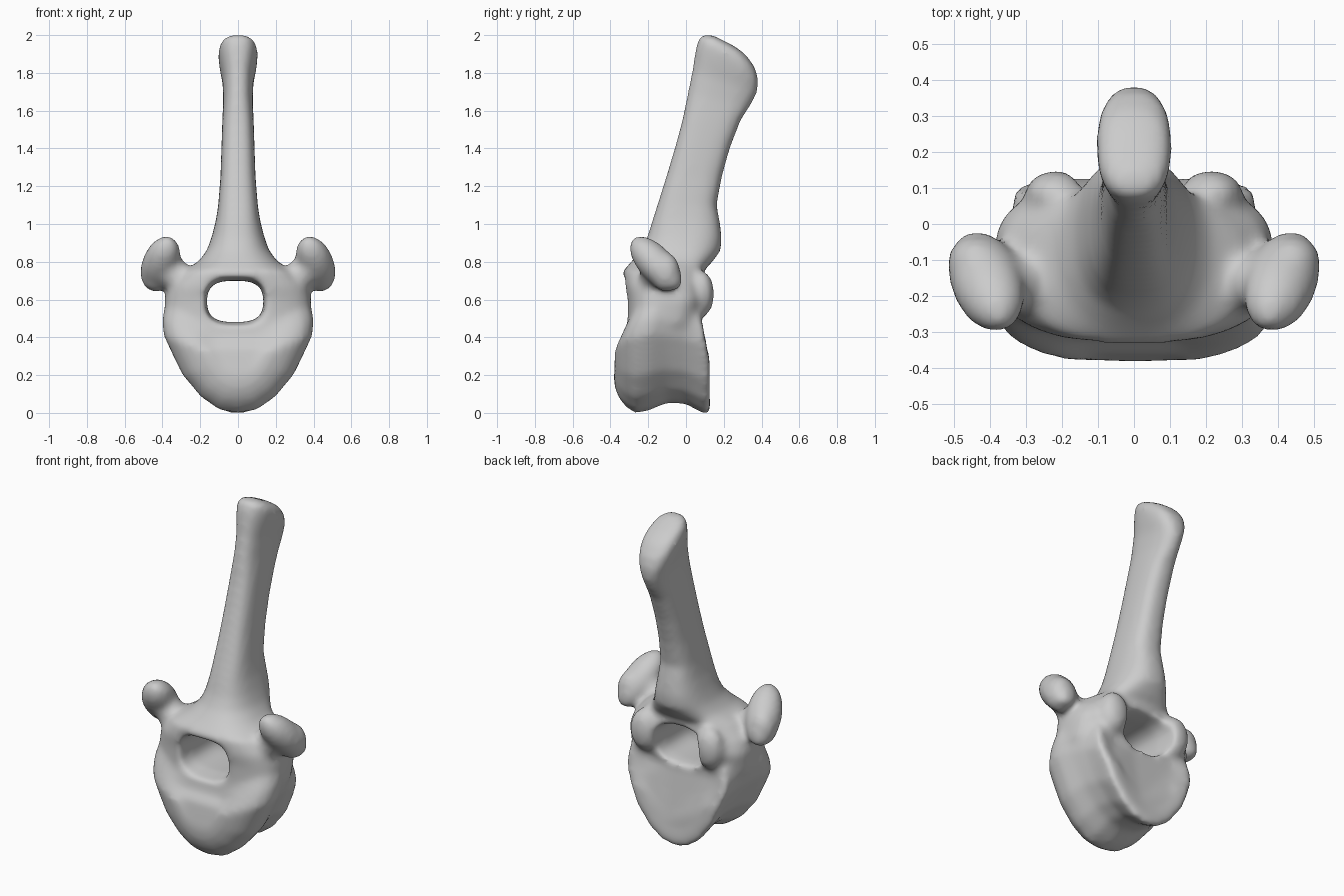
import bpy, bmesh
from math import cos, sin, pi
from mathutils import Matrix, Vector

cube = bpy.data.objects.get("Cube")
if cube:
    bpy.data.objects.remove(cube, do_unlink=True)

bone = bpy.data.materials.new("bone_grey")
bone.use_nodes = True
bone.diffuse_color = (0.6, 0.6, 0.6, 1)
bone.node_tree.nodes["Principled BSDF"].inputs["Base Color"].default_value = (0.6, 0.6, 0.6, 1)


def power(v, e):
    return abs(v) ** e * (1 if v >= 0 else -1)


def oval(hx, hy, e, n=32):
    """Rounded-rectangle outline; e = 1 is an ellipse, smaller is squarer."""
    return [(hx * power(cos(2 * pi * i / n), e), hy * power(sin(2 * pi * i / n), e)) for i in range(n)]


def loft(bm, rings):
    """Closed skin through rings of equal length."""
    loops = [[bm.verts.new(p) for p in ring] for ring in rings]
    n = len(loops[0])
    faces = [bm.faces.new((a[i], a[(i + 1) % n], b[(i + 1) % n], b[i]))
             for a, b in zip(loops, loops[1:]) for i in range(n)]
    faces += [bm.faces.new(loops[0][::-1]), bm.faces.new(loops[-1])]
    bmesh.ops.recalc_face_normals(bm, faces=faces)


def ellipsoid(bm, centre, radii, axis=(0, 0, 1)):
    turn = Vector(axis).to_track_quat('Z', 'Y').to_matrix().to_4x4()
    m = Matrix.Translation(centre) @ turn @ Matrix.Diagonal((*radii, 1))
    bmesh.ops.create_uvsphere(bm, u_segments=24, v_segments=14, radius=1, matrix=m)


def make_object(name, bm):
    mesh = bpy.data.meshes.new(name)
    bm.to_mesh(mesh)
    bm.free()
    ob = bpy.data.objects.new(name, mesh)
    bpy.context.collection.objects.link(ob)
    mesh.materials.append(bone)
    return ob


def lean(y, z):
    """Tilt the upper front and upper rear of the body inward."""
    return y - .16 * max(0, z - .3) if y > 0 else y + .3 * max(0, z - .42)


bm = bmesh.new()

# Body: heart-shaped outline swept front to back, waisted in the middle
half = [(0, -.005), (.1, .012), (.2, .08), (.3, .2), (.35, .305), (.398, .41),
        (.405, .5), (.385, .58), (.28, .62), (.12, .62)]
heart = half + [(0, .62)] + [(-x, z) for x, z in half[:0:-1]]
body = [(-.382, .35, 0), (-.373, .55, 0), (-.35, .73, 0), (-.32, .86, 0), (-.27, .96, -.01),
        (-.2, 1, .015), (-.1, .92, .035), (0, .85, .01), (.07, .83, -.035), (.115, .83, -.055),
        (.13, .77, -.035), (.118, .55, 0)]
loft(bm, [[(x * s, lean(y, z), .27 + (z - .27) * s + lift * (1 - z / .62)) for x, z in heart]
          for y, s, lift in body])

# Arch and spine: z, half width, front y, back y, squareness
spine = [(.36, .33, -.29, .04, .6), (.48, .385, -.315, .08, .65), (.6, .39, -.315, .11, .65),
         (.67, .37, -.33, .1, .7), (.75, .3, -.335, .09, .75), (.8, .21, -.29, .14, .8),
         (.86, .165, -.24, .185, .85), (.93, .14, -.205, .19, .8), (1.02, .117, -.178, .178, .75),
         (1.1, .105, -.152, .162, .7), (1.25, .093, -.105, .19, .7), (1.4, .088, -.06, .232, .7),
         (1.55, .083, -.02, .29, .7)]
rings = [[(x, (f + b) / 2 + y, z) for x, y in oval(hx, (b - f) / 2, e)] for z, hx, f, b, e in spine]
# Sloping knob at the tip: centre y, centre z, half width, half depth, tilt
tip = [(.175, 1.66, .078, .167, .2), (.205, 1.755, .082, .172, .35), (.218, 1.845, .1, .167, .5),
       (.218, 1.91, .107, .148, .55), (.21, 1.95, .088, .108, .5), (.2, 1.97, .045, .06, .5)]
rings += [[(x, cy + y, cz - y * t) for x, y in oval(hx, hy, .8)] for cy, cz, hx, hy, t in tip]
loft(bm, rings)

for s in (-1, 1):
    # Side processes: neck and slanted knob, heavier at its lower rear end
    ellipsoid(bm, (s * .33, -.165, .73), (.08, .085, .15), (s * .75, .05, .65))
    ellipsoid(bm, (s * .41, -.16, .79), (.1, .092, .186), (s * .25, .65, -.7))
    ellipsoid(bm, (s * .437, -.11, .745), (.083, .08, .105))
    # Rear joint bumps
    ellipsoid(bm, (s * .215, .08, .63), (.09, .07, .125))
vertebra = make_object("vertebra", bm)

# Canal through the arch, flared at both ends
bm = bmesh.new()
canal = [(-.5, .172, .13), (-.32, .162, .127), (-.2, .15, .11), (0, .15, .11), (.12, .16, .122), (.4, .17, .13)]
loft(bm, [[(x - .015, y, .59 + z) for x, z in oval(hx, hz, .7)] for y, hx, hz in canal])
cutter = make_object("canal_cutter", bm)
cutter.hide_render = True

# Fuse everything, cut the canal and soften the joins
for name in ("fuse", "canal", "refuse", "soften"):
    kind = {"canal": 'BOOLEAN', "soften": 'SMOOTH'}.get(name, 'REMESH')
    mod = vertebra.modifiers.new(name, kind)
    if kind == 'REMESH':
        mod.mode = 'VOXEL'
        mod.voxel_size = .015
    elif kind == 'BOOLEAN':
        mod.operation = 'DIFFERENCE'
        mod.object = cutter
    else:
        mod.factor = .5
        mod.iterations = 14
bpy.context.view_layer.update()
graph = bpy.context.evaluated_depsgraph_get()
mesh = bpy.data.meshes.new_from_object(vertebra.evaluated_get(graph))
vertebra.modifiers.clear()
vertebra.data = mesh
bpy.data.objects.remove(cutter, do_unlink=True)

mesh.materials.clear()
mesh.materials.append(bone)
bpy.ops.object.select_all(action='DESELECT')
vertebra.select_set(True)
bpy.context.view_layer.objects.active = vertebra
bpy.ops.object.shade_smooth()
